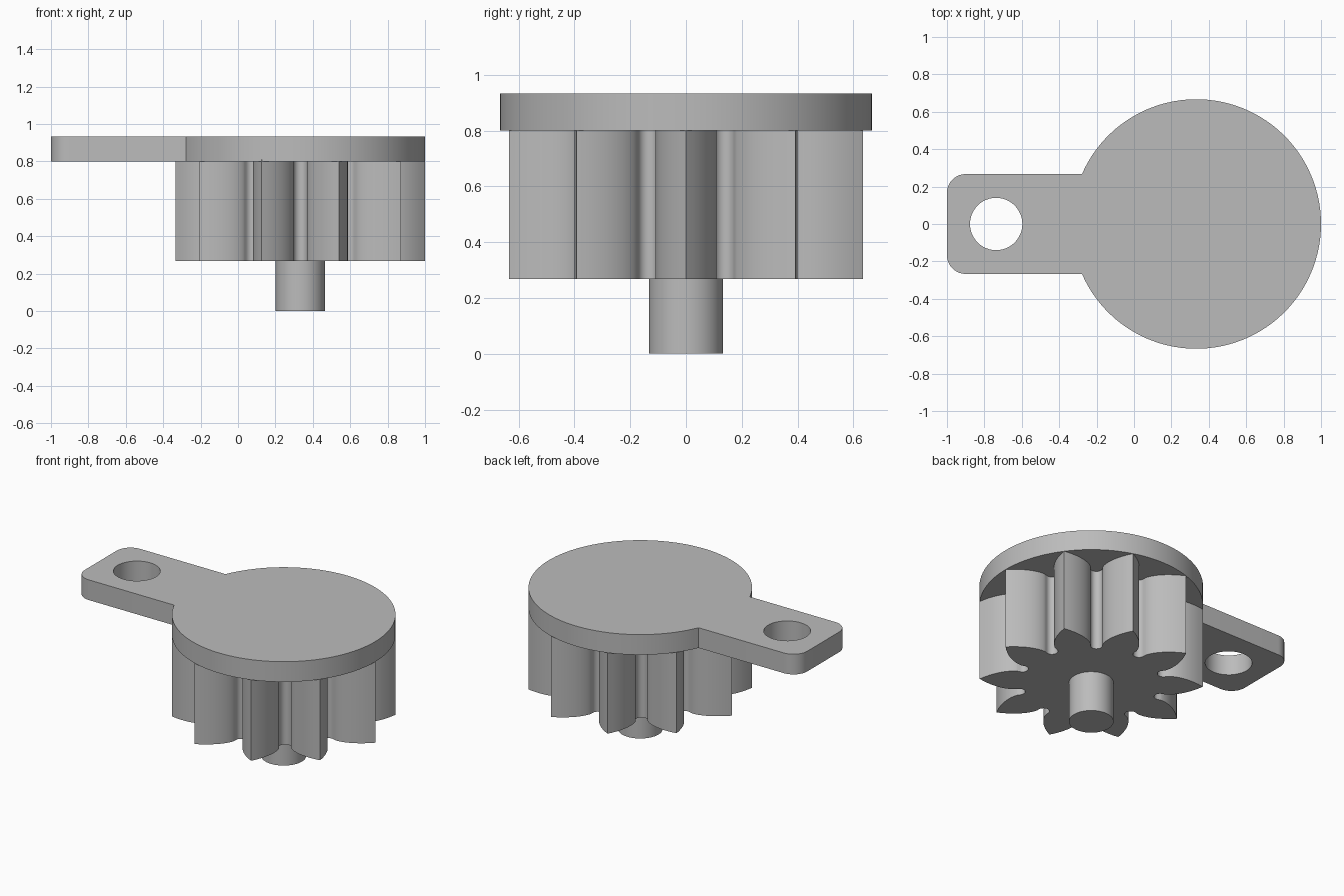
import bpy, bmesh
from math import sin, cos, acos, asin, tan, pi, radians, sqrt

cube = bpy.data.objects.get("Cube")
if cube:
    bpy.data.objects.remove(cube, do_unlink=True)

AXIS_X = 0.333       # shared axis of disc, gear and shaft
DISC_R = 0.667
TEETH = 10

grey = bpy.data.materials.new("plain grey")
grey.use_nodes = True
colour = (0.5, 0.5, 0.5, 1)
grey.diffuse_color = colour
grey.node_tree.nodes["Principled BSDF"].inputs["Base Color"].default_value = colour


def arc(cx, cy, r, start, end, steps):
    """Points along an arc, both ends included."""
    return [(cx + r * cos(start + (end - start) * i / steps),
             cy + r * sin(start + (end - start) * i / steps)) for i in range(steps + 1)]


def circle(cx, cy, r, steps):
    return arc(cx, cy, r, 0, 2 * pi, steps)[:-1]


def extrude_outline(name, loops, bottom, top):
    """Solid from closed outlines; inner outlines become holes."""
    bm = bmesh.new()
    for loop in loops:
        verts = [bm.verts.new((x, y, bottom)) for x, y in loop]
        for a, b in zip(verts, verts[1:] + verts[:1]):
            bm.edges.new((a, b))
    bmesh.ops.triangle_fill(bm, edges=bm.edges[:], use_beauty=True)
    raised = bmesh.ops.extrude_face_region(bm, geom=bm.faces[:], use_keep_orig=True)["geom"]
    bmesh.ops.translate(bm, vec=(0, 0, top - bottom),
                        verts=[v for v in raised if isinstance(v, bmesh.types.BMVert)])
    bmesh.ops.recalc_face_normals(bm, faces=bm.faces[:])
    mesh = bpy.data.meshes.new(name)
    bm.to_mesh(mesh)
    bm.free()
    mesh.materials.append(grey)
    obj = bpy.data.objects.new(name, mesh)
    bpy.context.collection.objects.link(obj)
    bpy.ops.object.select_all(action="DESELECT")
    obj.select_set(True)
    bpy.context.view_layer.objects.active = obj
    bpy.ops.object.shade_smooth_by_angle(angle=radians(30))
    return obj


# Top plate: disc with a round-cornered tab and a hole
tab_half, corner = 0.267, 0.1
join = pi - asin(tab_half / DISC_R)
outline = arc(AXIS_X, 0, DISC_R, -join, join, 96)
outline += arc(-1 + corner, tab_half - corner, corner, pi / 2, pi, 10)
outline += arc(-1 + corner, corner - tab_half, corner, pi, 1.5 * pi, 10)
extrude_outline("top_plate", [outline, circle(-0.737, 0, 0.14, 48)], 0.8, 0.933)


# Gear: pointed involute teeth with narrow round-bottomed slots
def involute(r, base):
    a = acos(min(1, base / r))
    return tan(a) - a


BASE_R, ROOT_R, STEPS = 0.462, 0.407, 12
tip = involute(DISC_R, BASE_R)
half_pitch = pi / TEETH
flank = []           # (radius, angle from the tooth centre), tip to base
for i in range(STEPS + 1):
    r = BASE_R + (DISC_R - BASE_R) * (1 - i / STEPS) ** 1.5
    flank.append((r, tip - involute(r, BASE_R)))

slot_r = BASE_R * sin(half_pitch - tip)
root = []            # round slot bottom, first half
for x, y in arc(ROOT_R + slot_r, 0, slot_r, -pi / 2, -pi, 6):
    root.append((sqrt(x * x + y * y), half_pitch + asin(y / sqrt(x * x + y * y))))

half = flank + root
other_half = [(r, 2 * half_pitch - a) for r, a in reversed(half[1:-1])]
gear = []
for tooth in range(TEETH):
    for r, a in half + other_half:
        turn = a + tooth * 2 * half_pitch
        gear.append((AXIS_X + r * cos(turn), r * sin(turn)))
extrude_outline("gear", [gear], 0.267, 0.81)

# Shaft below the gear
extrude_outline("shaft", [circle(AXIS_X, 0, 0.133, 48)], 0, 0.28)
